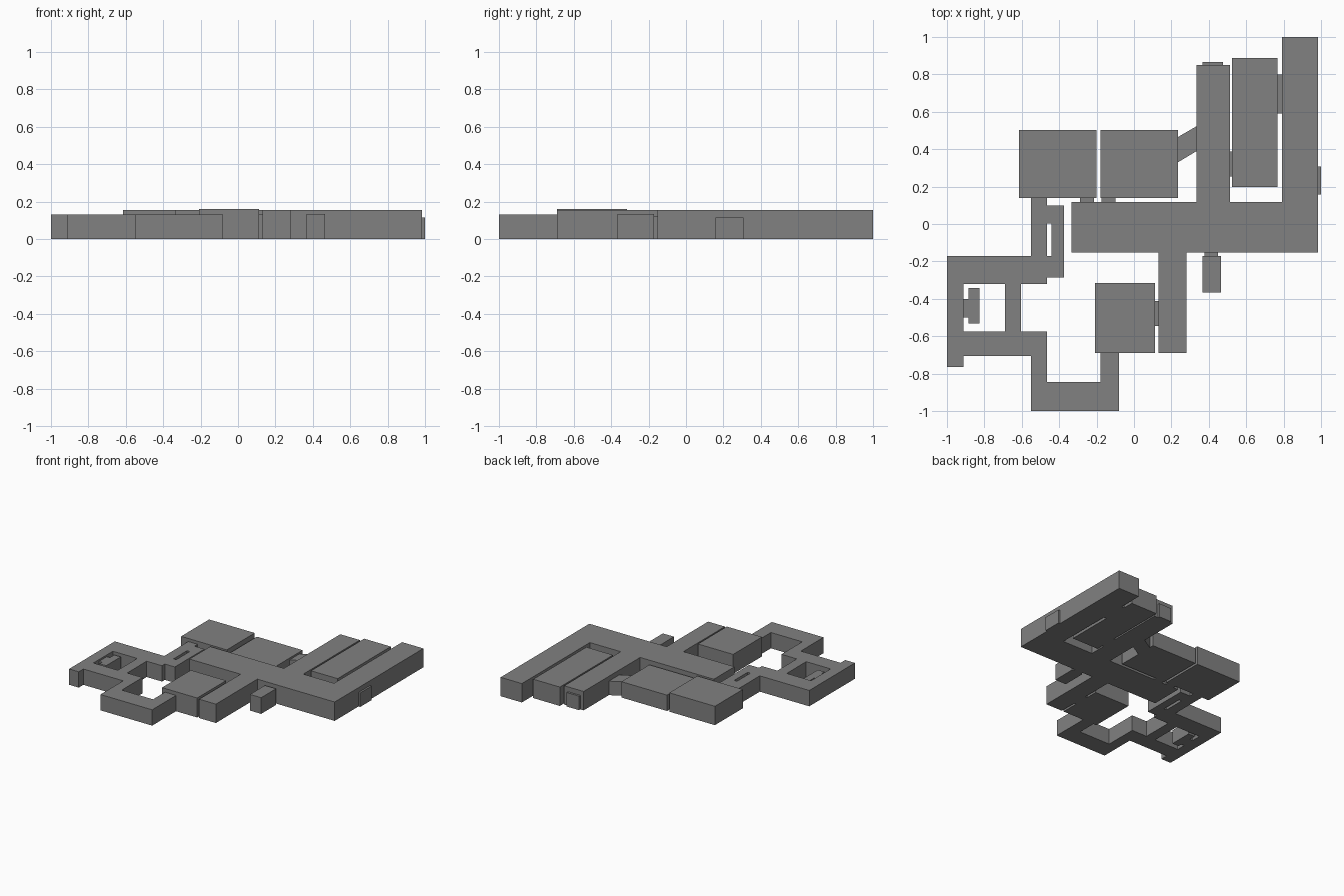
import bpy, bmesh

if "Cube" in bpy.data.objects:
    bpy.data.objects.remove(bpy.data.objects["Cube"])

grey = bpy.data.materials.new("dark_grey")
grey.diffuse_color = (0.22, 0.22, 0.22, 1)
grey.use_nodes = True
grey.node_tree.nodes["Principled BSDF"].inputs["Base Color"].default_value = grey.diffuse_color


def make_object(name, bm):
    bmesh.ops.recalc_face_normals(bm, faces=bm.faces[:])
    mesh = bpy.data.meshes.new(name)
    bm.to_mesh(mesh)
    bm.free()
    mesh.materials.append(grey)
    obj = bpy.data.objects.new(name, mesh)
    bpy.context.collection.objects.link(obj)
    return obj


def raise_to(bm, h):
    """Extrude flat ground faces up to height h."""
    ext = bmesh.ops.extrude_face_region(bm, geom=bm.faces[:], use_keep_orig=True)
    for v in ext["geom"]:
        if isinstance(v, bmesh.types.BMVert):
            v.co.z = h


def prism(name, outline, h):
    bm = bmesh.new()
    bm.faces.new([bm.verts.new((x, y, 0)) for x, y in outline])
    raise_to(bm, h)
    return make_object(name, bm)


def box(name, x0, x1, y0, y1, h):
    return prism(name, [(x0, y0), (x1, y0), (x1, y1), (x0, y1)], h)


def merged_plan(name, rects, h):
    """One watertight block from the union of plan rectangles (x0, x1, y0, y1)."""
    xs = sorted({v for r in rects for v in r[:2]})
    ys = sorted({v for r in rects for v in r[2:]})
    bm = bmesh.new()
    verts = {}

    def vert(x, y):
        if (x, y) not in verts:
            verts[x, y] = bm.verts.new((x, y, 0))
        return verts[x, y]

    for xa, xb in zip(xs, xs[1:]):
        for ya, yb in zip(ys, ys[1:]):
            cx, cy = (xa + xb) / 2, (ya + yb) / 2
            if any(r[0] < cx < r[1] and r[2] < cy < r[3] for r in rects):
                bm.faces.new([vert(xa, ya), vert(xb, ya), vert(xb, yb), vert(xa, yb)])
    raise_to(bm, h)
    bmesh.ops.recalc_face_normals(bm, faces=bm.faces[:])
    bmesh.ops.dissolve_limit(bm, angle_limit=0.01, verts=bm.verts[:], edges=bm.edges[:])
    return make_object(name, bm)


# Main hall with its two north wings and south wing
merged_plan("main_hall", [
    (-0.335, 0.985, -0.152, 0.117),
    (0.335, 0.512, 0.117, 0.85),
    (0.792, 0.985, 0.117, 1.0),
    (0.13, 0.282, -0.69, -0.152),
], 0.155)

# Looping service corridors on the west side
merged_plan("service_corridors", [
    (-0.55, -0.465, -0.172, 0.14),
    (-0.465, -0.375, 0.003, 0.10),
    (-0.44, -0.375, -0.285, 0.003),
    (-0.465, -0.44, -0.285, -0.172),
    (-1.0, -0.465, -0.322, -0.172),
    (-1.0, -0.912, -0.765, -0.322),
    (-0.69, -0.605, -0.575, -0.322),
    (-0.912, -0.465, -0.705, -0.575),
    (-0.55, -0.465, -1.0, -0.705),
    (-0.465, -0.08, -1.0, -0.845),
    (-0.18, -0.08, -0.845, -0.69),
], 0.13)

# Closet with its doorway inside the corridor loop
merged_plan("closet", [
    (-0.885, -0.825, -0.533, -0.343),
    (-0.912, -0.885, -0.50, -0.40),
], 0.115)

# Rooms
rooms = {
    "northwest_room": (-0.615, -0.20, 0.14, 0.503, 0.155),
    "north_room": (-0.18, 0.235, 0.14, 0.503, 0.13),
    "long_room": (0.525, 0.767, 0.198, 0.888, 0.155),
    "south_room": (-0.208, 0.112, -0.69, -0.315, 0.16),
    "small_room": (0.365, 0.466, -0.365, -0.172, 0.133),
}
for name, dims in rooms.items():
    box(name, *dims)

# Doorway blocks between rooms and halls
doors = [
    (-0.29, -0.215, 0.117, 0.14, 0.115),
    (-0.175, -0.10, 0.117, 0.14, 0.115),
    (0.512, 0.525, 0.255, 0.387, 0.115),
    (0.767, 0.792, 0.59, 0.80, 0.115),
    (0.985, 1.0, 0.158, 0.307, 0.115),
    (0.365, 0.477, 0.85, 0.867, 0.115),
    (0.112, 0.13, -0.545, -0.413, 0.13),
    (0.377, 0.45, -0.172, -0.152, 0.12),
]
for i, dims in enumerate(doors):
    box(f"doorway_{i + 1}", *dims)

# Slanted passage from the north room to the wing
prism("slanted_passage", [(0.235, 0.33), (0.335, 0.39), (0.335, 0.523), (0.235, 0.465)], 0.115)
